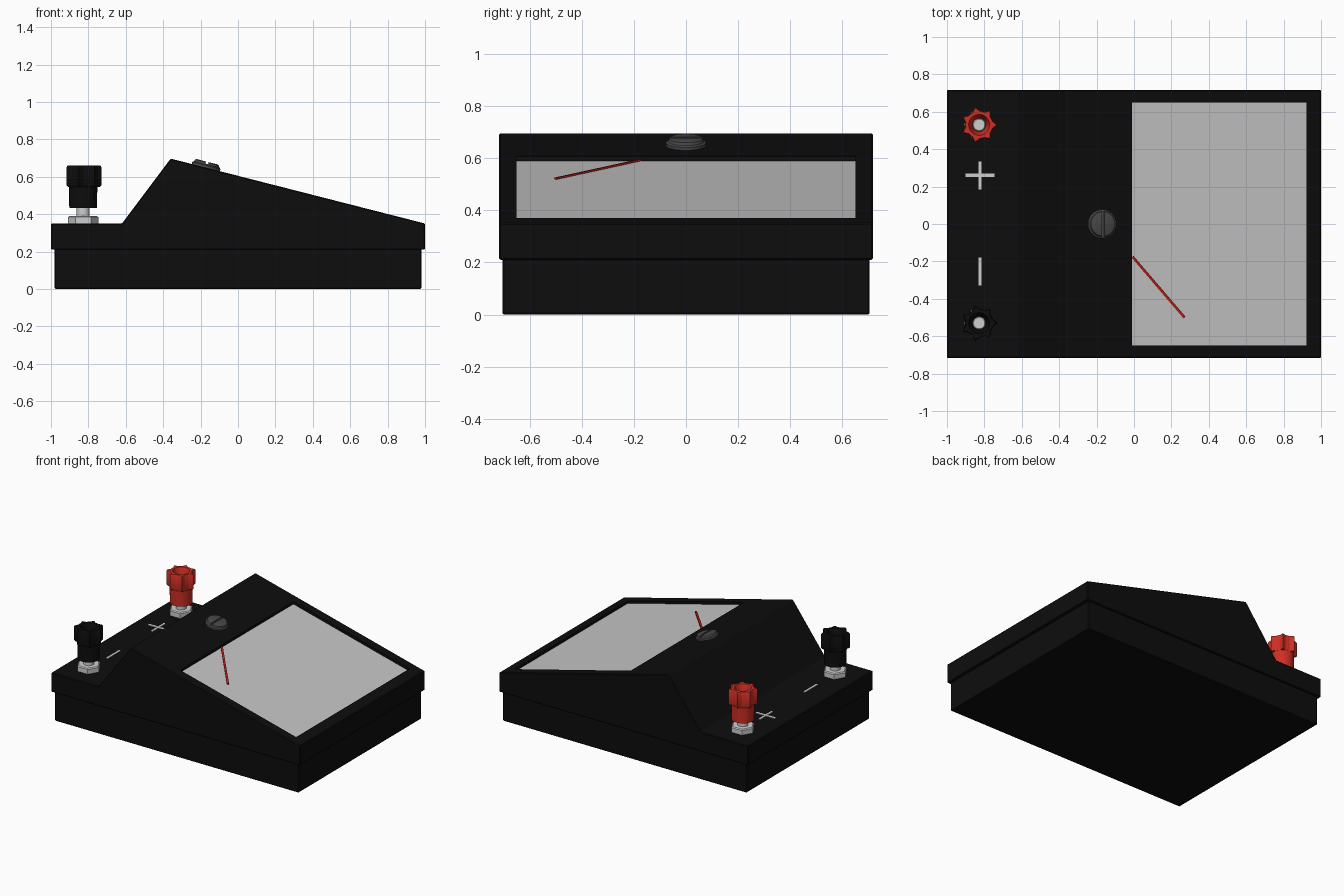
import bpy, bmesh, math
from mathutils import Matrix, Vector

default = bpy.data.objects.get("Cube")
if default:
    bpy.data.objects.remove(default, do_unlink=True)


def material(name, rgb, rough=0.6):
    m = bpy.data.materials.new(name)
    m.use_nodes = True
    m.diffuse_color = (*rgb, 1)
    node = m.node_tree.nodes["Principled BSDF"]
    node.inputs["Base Color"].default_value = (*rgb, 1)
    node.inputs["Roughness"].default_value = rough
    return m


BLACK = material("black plastic", (0.004, 0.004, 0.004))
RED = material("red plastic", (0.62, 0.028, 0.018))
NEEDLE = material("needle red", (0.45, 0.012, 0.01))
STEEL = material("pale metal", (0.62, 0.62, 0.62))
PANE = material("dial grey", (0.57, 0.57, 0.57))
SCREW = material("dark grey", (0.065, 0.065, 0.065))


def finish(name, bm, mat, smooth=False):
    bmesh.ops.recalc_face_normals(bm, faces=bm.faces)
    mesh = bpy.data.meshes.new(name)
    bm.to_mesh(mesh)
    bm.free()
    ob = bpy.data.objects.new(name, mesh)
    bpy.context.collection.objects.link(ob)
    mesh.materials.append(mat)
    if smooth:
        activate(ob)
        bpy.ops.object.shade_smooth_by_angle(angle=math.radians(35))
    return ob


def activate(ob):
    bpy.ops.object.select_all(action="DESELECT")
    ob.select_set(True)
    bpy.context.view_layer.objects.active = ob


def prism(name, profile, half_y, mat):
    """Extrude an (x, z) profile along y."""
    bm = bmesh.new()
    face = bm.faces.new([bm.verts.new((x, -half_y, z)) for x, z in profile])
    ext = bmesh.ops.extrude_face_region(bm, geom=[face])["geom"]
    verts = [v for v in ext if isinstance(v, bmesh.types.BMVert)]
    bmesh.ops.translate(bm, verts=verts, vec=(0, 2 * half_y, 0))
    return finish(name, bm, mat)


def box(name, centre, size, mat, rot=Matrix()):
    bm = bmesh.new()
    bmesh.ops.create_cube(bm, size=1)
    bm.transform(Matrix.Translation(centre) @ rot @ Matrix.Diagonal((*size, 1)))
    return finish(name, bm, mat)


def lathe(name, profile, mat, matrix, sides=32, smooth=True):
    """Spin (radius, z, lobe depth) rings about z and cap both ends."""
    bm = bmesh.new()
    rings = []
    for r, z, depth in profile:
        ring = []
        for i in range(sides):
            a = math.tau * i / sides
            q = r - depth * min(1, 1.25 * abs(math.sin(LOBES * a / 2)))
            ring.append(bm.verts.new((q * math.cos(a), q * math.sin(a), z)))
        rings.append(ring)
    for a, b in zip(rings, rings[1:]):
        for i in range(sides):
            j = (i + 1) % sides
            bm.faces.new((a[i], a[j], b[j], b[i]))
    bm.faces.new(rings[0][::-1])
    bm.faces.new(rings[-1])
    bm.transform(matrix)
    return finish(name, bm, mat, smooth)


def bevel(ob, width):
    activate(ob)
    mod = ob.modifiers.new("bevel", "BEVEL")
    mod.width, mod.segments = width, 1
    bpy.ops.object.modifier_apply(modifier=mod.name)


def cut(ob, cutter):
    activate(ob)
    mod = ob.modifiers.new("cut", "BOOLEAN")
    mod.operation, mod.object, mod.solver = "DIFFERENCE", cutter, "EXACT"
    bpy.ops.object.modifier_apply(modifier=mod.name)
    bpy.data.objects.remove(cutter, do_unlink=True)


LOBES = 7
DECK = 0.35
SLOPE = (0.697 - DECK) / 1.36


def slope_z(x):
    return DECK + (1 - x) * SLOPE


# Case: lower tray and wedge-shaped lid
base = box("lower_case", (0, 0, 0.108), (1.96, 1.408, 0.216), BLACK)
bevel(base, 0.005)
lid = prism("upper_case", [(-1, 0.21), (1, 0.21), (1, DECK), (-0.36, slope_z(-0.36)),
                           (-0.62, DECK), (-1, DECK)], 0.717, BLACK)
bevel(lid, 0.005)

# Sunken window in the sloping face
X0, X1, HALF = -0.01, 0.922, 0.65


def slab(name, low, high, mat):
    return prism(name, [(X0, slope_z(X0) + low), (X1, slope_z(X1) + low),
                        (X1, slope_z(X1) + high), (X0, slope_z(X0) + high)], HALF, mat)


cut(lid, slab("window_cutter", -0.03, 0.1, BLACK))
slab("dial_pane", -0.032, -0.018, PANE)

# Needle lying on the dial
start = Vector((-0.008, -0.175, slope_z(-0.008) - 0.014))
end = Vector((0.27, -0.5, slope_z(0.27) - 0.014))
turn = (end - start).to_track_quat("X", "Z").to_matrix().to_4x4()
box("needle", (start + end) / 2, ((end - start).length, 0.014, 0.007), NEEDLE, turn)

# Slotted adjusting screw above the window
tilt = Matrix.Rotation(math.atan(SLOPE), 4, "Y")
seat = Matrix.Translation((-0.172, 0, slope_z(-0.172))) @ tilt
screw = lathe("adjusting_screw", [(0.078, -0.01, 0), (0.078, 0.012, 0), (0.07, 0.017, 0),
                                  (0.066, 0.028, 0), (0.058, 0.032, 0)], SCREW, seat)
cut(screw, box("slot_cutter", seat @ Vector((0, 0, 0.032)), (0.014, 0.2, 0.024), SCREW, tilt))

# Terminals: hex nut, stud and lobed knob
for side, y, mat in (("black", -0.53, BLACK), ("red", 0.53, RED)):
    place = Matrix.Translation((-0.828, y, DECK))
    lathe(side + "_terminal_nut", [(0.082, -0.005, 0), (0.082, 0.034, 0), (0.074, 0.04, 0)],
          STEEL, place, sides=6, smooth=False)
    lathe(side + "_terminal_stud", [(0.035, 0, 0), (0.035, 0.235, 0), (0.03, 0.24, 0)],
          STEEL, place, sides=24)
    lathe(side + "_terminal_knob",
          [(0.03, 0.082, 0), (0.074, 0.082, 0), (0.076, 0.195, 0), (0.092, 0.197, 0.018),
           (0.098, 0.204, 0.022), (0.098, 0.302, 0.022), (0.092, 0.31, 0.02),
           (0.056, 0.31, 0), (0.05, 0.295, 0), (0.036, 0.215, 0)],
          mat, place, sides=LOBES * 10)

# Polarity marks on the deck
for name, y, size in (("plus_mark_bar", 0.26, (0.155, 0.018)),
                      ("plus_mark_stem", 0.26, (0.015, 0.15)),
                      ("minus_mark", -0.255, (0.015, 0.15))):
    box(name, (-0.823, y, DECK + 0.001), (*size, 0.006), STEEL)
